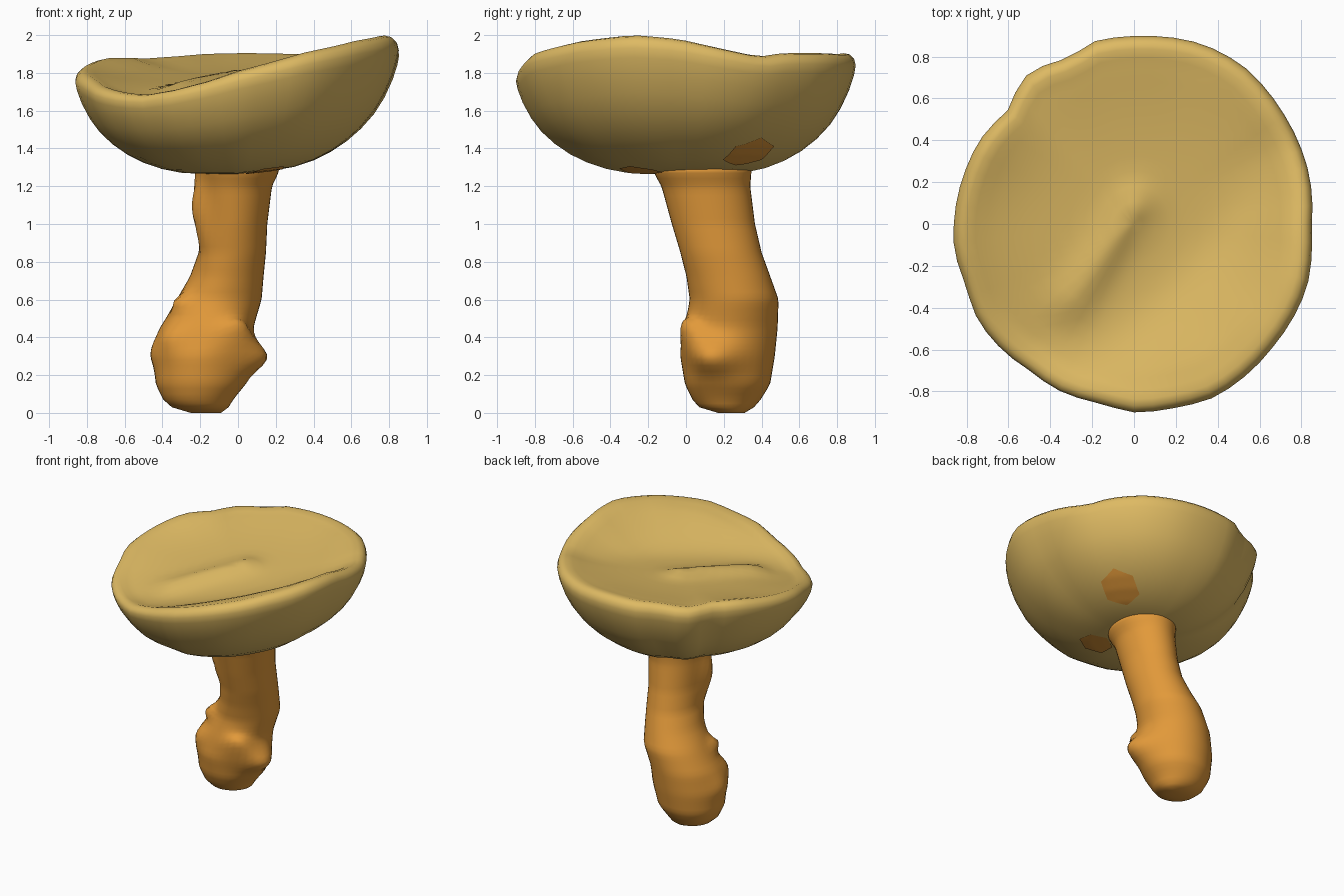
import bpy, bmesh, math
from mathutils import Vector
from mathutils.bvhtree import BVHTree

if "Cube" in bpy.data.objects:
    bpy.data.objects.remove(bpy.data.objects["Cube"])


def material(name, color):
    m = bpy.data.materials.new(name)
    m.diffuse_color = (*color, 1)
    m.use_nodes = True
    m.node_tree.nodes["Principled BSDF"].inputs["Base Color"].default_value = m.diffuse_color
    return m


CAP = material("cap_tan", (0.73, 0.49, 0.125))
STEM = material("stem_orange", (0.76, 0.32, 0.042))


def lerp_table(table, x, col):
    """Linear lookup in a table sorted by its first column."""
    for a, b in zip(table, table[1:]):
        if x <= b[0]:
            t = (x - a[0]) / (b[0] - a[0])
            return a[col] + (b[col] - a[col]) * t
    return table[-1][col]


def loft(name, rings, mat):
    """Skin closed rings of points, capping both ends."""
    bm = bmesh.new()
    loops = [[bm.verts.new(p) for p in ring] for ring in rings]
    n = len(loops[0])
    for a, b in zip(loops, loops[1:]):
        for i in range(n):
            j = (i + 1) % n
            bm.faces.new((a[i], a[j], b[j], b[i]))
    for loop in (loops[0], loops[-1]):
        c = Vector((0, 0, 0))
        for v in loop:
            c += v.co / n
        cv = bm.verts.new(c)
        for i in range(n):
            bm.faces.new((loop[i], loop[(i + 1) % n], cv))
    bmesh.ops.recalc_face_normals(bm, faces=bm.faces)
    return finish(name, bm, mat)


def finish(name, bm, mat):
    me = bpy.data.meshes.new(name)
    bm.to_mesh(me)
    bm.free()
    me.materials.append(mat)
    for p in me.polygons:
        p.use_smooth = True
    ob = bpy.data.objects.new(name, me)
    bpy.context.collection.objects.link(ob)
    return ob


# Cap rim: angle in degrees, radius, height
RIM = [(0, .85, 1.97), (16, .87, 1.92), (28, .88, 1.885), (38, .89, 1.905),
       (55, .918, 1.905), (69, .92, 1.90), (87, .90, 1.905), (103, .893, 1.90),
       (111, .85, 1.89), (122, .877, 1.88), (128, .876, 1.875), (137, .81, 1.88),
       (152, .84, 1.88), (161, .845, 1.86), (188, .868, 1.80), (200, .855, 1.76),
       (212, .877, 1.72), (225, .87, 1.69), (234, .86, 1.685), (246, .873, 1.71),
       (260, .873, 1.76), (270, .90, 1.81), (283, .90, 1.86), (295, .913, 1.91),
       (319, .886, 1.97), (340, .88, 2.0), (353, .857, 1.985), (360, .85, 1.97)]
# Cap underside up to the lip: radius fraction, height fraction
UNDER = [(.12, 0), (.25, .003), (.35, .012), (.47, .05), (.58, .11), (.68, .19),
         (.77, .29), (.85, .41), (.91, .54), (.96, .69), (.99, .82), (1, .90),
         (.99, .955), (.965, .99), (.93, 1.0)]
BASE, SEGMENTS = 1.265, 60


def floor_height(x, y):
    """Cap top: a sloping plane, a flap rising at front right, a low crease."""
    d = (x - y - .5) / math.sqrt(2)
    flap = .55 * .05 * math.log(1 + math.exp(d / .05))
    a, run = Vector((-.3, -.38)), Vector((.3, .46))
    p = Vector((x, y)) - a
    t = max(0, min(1, p.dot(run) / run.length_squared))
    crease = .045 * math.exp(-((p - run * t).length / .09) ** 2)
    return 1.762 + .127 * y + flap + crease


def cap_ring(f, t=None):
    ring = []
    for i in range(SEGMENTS):
        deg = 360 * i / SEGMENTS
        r, top = lerp_table(RIM, deg, 1) * f, lerp_table(RIM, deg, 2)
        x, y = r * math.cos(math.radians(deg)), r * math.sin(math.radians(deg))
        if t is None:
            w = (f / .88) ** 5
            z = floor_height(x, y) * (1 - w) + (top - .012) * w
        else:
            z = BASE + (top - BASE) * t + .1 * max(0, x) * (1 - t)
        ring.append((x, y, z))
    return ring


rings = [cap_ring(f, t) for f, t in UNDER]
rings += [cap_ring(f) for f in (.88, .82, .76, .68, .6, .52, .44, .36, .28, .2, .12, .05)]
cap = loft("cap", rings, CAP)

# Stem: height, centre x, centre y, half width x, half width y
SECTIONS = [(0, -.17, .24, .08, .07), (.03, -.2, .215, .15, .145),
            (.07, -.21, .215, .185, .18), (.15, -.2, .22, .235, .225),
            (.3, -.19, .22, .255, .25), (.45, -.165, .24, .245, .245),
            (.6, -.1, .255, .225, .235), (.72, -.06, .225, .195, .222),
            (.85, -.03, .185, .178, .215), (1, -.02, .145, .175, .22),
            (1.2, -.01, .105, .19, .235), (1.26, 0, .09, .21, .255),
            (1.34, 0, .08, .23, .27)]
# Lumps: centre, push direction, spread (sideways, vertical)
LUMPS = [((.06, .15, .29), (.10, -.03, 0), .14, .09),
         ((-.05, .04, .40), (.05, -.04, .07), .10, .08),
         ((-.44, .20, .34), (-.025, 0, 0), .10, .09),
         ((-.35, .07, .40), (-.025, -.03, 0), .08, .08),
         ((-.28, .13, .57), (-.04, -.04, .02), .06, .05),
         ((-.17, .05, 1.08), (-.06, -.02, 0), .07, .2)]

stem_rings = []
heights = [0, .015, .03, .05] + [.07 + .03 * i for i in range(42)]
for z in heights:
    cx, cy, rx, ry = (lerp_table(SECTIONS, z, c) for c in range(1, 5))
    ring = []
    for i in range(40):
        a = math.tau * i / 40
        base = Vector((cx + rx * math.cos(a), cy + ry * math.sin(a), z))
        p = base.copy()
        for centre, push, side, tall in LUMPS:
            d = base - Vector(centre)
            w = math.exp(-(d.xy.length / side) ** 2 - (d.z / tall) ** 2)
            p += Vector(push) * w
        ring.append(p)
    stem_rings.append(ring)
loft("stem", stem_rings, STEM)

# Orange spots: hexagons laid onto the underside of the cap
bm = bmesh.new()
bm.from_mesh(cap.data)
tree = BVHTree.FromBMesh(bm)
bm.free()


def spot(name, x, y, radius):
    bm = bmesh.new()
    bmesh.ops.create_circle(bm, cap_ends=True, cap_tris=True, segments=6, radius=radius)
    bmesh.ops.subdivide_edges(bm, edges=bm.edges[:], cuts=5, use_grid_fill=True)
    for v in bm.verts:
        start = Vector((v.co.x + x, v.co.y + y, 0))
        hit, normal, _, _ = tree.ray_cast(start, Vector((0, 0, 1)))
        v.co = hit + normal * .006
    bmesh.ops.reverse_faces(bm, faces=bm.faces[:])
    finish(name, bm, STEM)


spot("underside_spot_outer", .40, .33, .135)
spot("underside_spot_inner", .14, -.24, .115)
